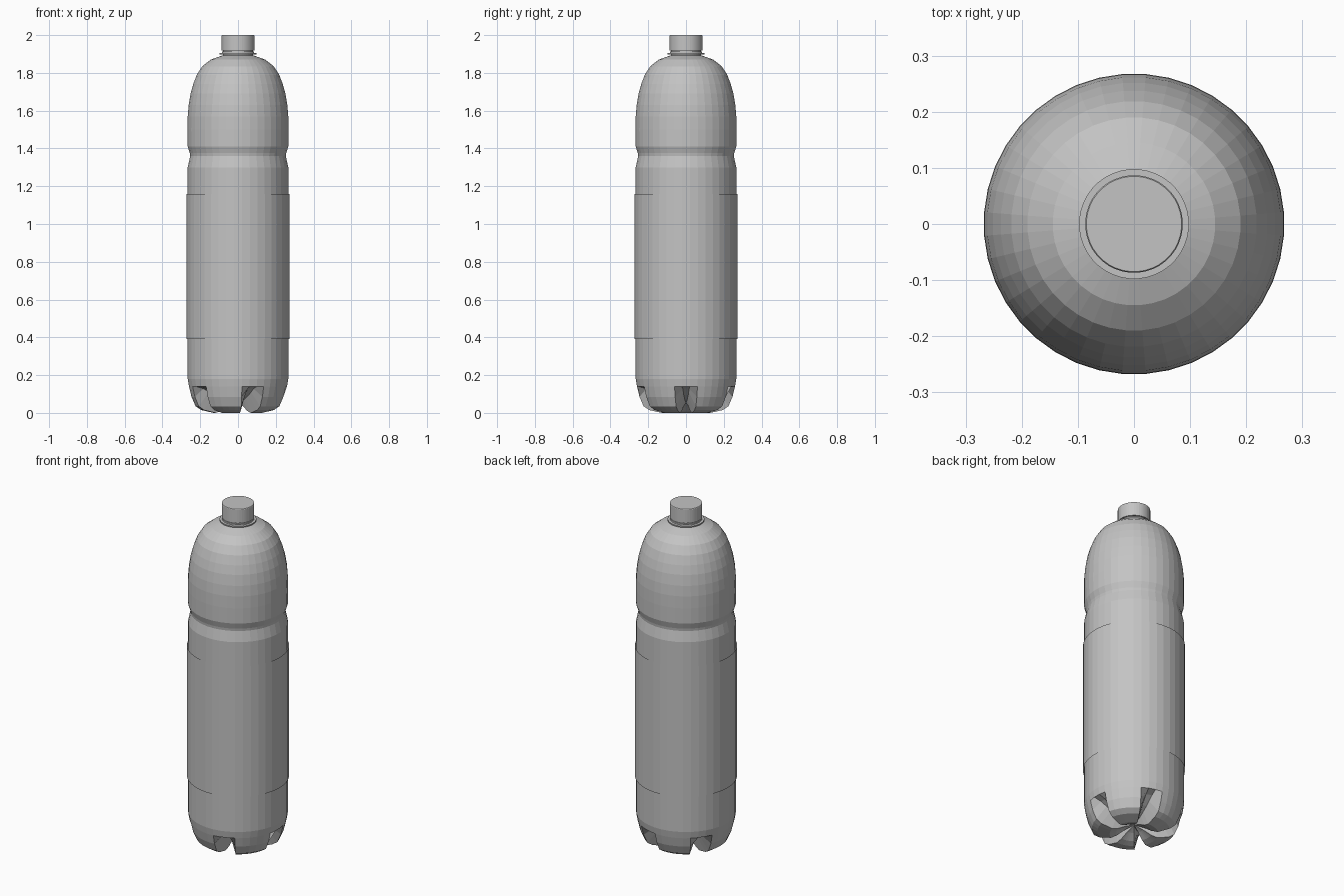
import bpy, bmesh
from math import cos, sin, radians

cube = bpy.data.objects.get("Cube")
if cube:
    bpy.data.objects.remove(cube)

SEG = 40                 # eight columns for each of the five feet
START = radians(4.5 - 9)  # turns the grooves into place

grey = bpy.data.materials.new("light grey plastic")
grey.use_nodes = True
colour = (0.55, 0.55, 0.55, 1)
grey.diffuse_color = colour
grey.node_tree.nodes["Principled BSDF"].inputs["Base Color"].default_value = colour


def lathe(name, profile, groove=None, cap_start=False, cap_end=False, start_tip=None):
    """Spin (radius, height) points; groove columns may follow a second profile."""
    bm = bmesh.new()
    rings = []
    for i, point in enumerate(profile):
        ring = []
        for k in range(SEG):
            in_groove = groove and i < len(groove) and k % 8 in (1, 2)
            r, z = groove[i] if in_groove else point
            a = START + radians(360 / SEG) * (k - 1 if groove else k)
            ring.append(bm.verts.new((r * cos(a), r * sin(a), z)))
        rings.append(ring)
    for low, high in zip(rings, rings[1:]):
        for k in range(SEG):
            n = (k + 1) % SEG
            bm.faces.new((low[k], low[n], high[n], high[k]))
    if start_tip is not None:
        tip = bm.verts.new((0, 0, start_tip))
        for k in range(SEG):
            bm.faces.new((tip, rings[0][(k + 1) % SEG], rings[0][k]))
    if cap_start:
        bm.faces.new(rings[0][::-1])
    if cap_end:
        bm.faces.new(rings[-1])
    bmesh.ops.recalc_face_normals(bm, faces=bm.faces)
    mesh = bpy.data.meshes.new(name)
    bm.to_mesh(mesh)
    bm.free()
    mesh.materials.append(grey)
    obj = bpy.data.objects.new(name, mesh)
    bpy.context.collection.objects.link(obj)
    return obj


# Bottle body: five feet, straight wall, pinched waist, domed shoulder, neck
feet = [(.05, .035), (.095, .01), (.13, 0), (.195, .015), (.225, .035),
        (.247, .085), (.26, .14)]
grooves = [(.04, .06), (.08, .07), (.11, .08), (.15, .095), (.18, .11),
           (.215, .128), (.26, .14)]
wall = [(.267, .18), (.267, 1.30), (.254, 1.36), (.256, 1.375), (.267, 1.41),
        (.268, 1.5), (.267, 1.57), (.262, 1.63), (.252, 1.69), (.238, 1.74),
        (.219, 1.79), (.19, 1.835), (.145, 1.87), (.095, 1.888), (.08, 1.893),
        (.078, 1.93)]
lathe("bottle_body", feet + wall, groove=grooves, start_tip=.055, cap_end=True)

# Wrapped label, open at both ends
lathe("label_sleeve", [(.273, .39), (.273, 1.16)])

# Neck collar, tamper ring and screw cap
lathe("neck_collar", [(.098, 1.897), (.098, 1.904)], cap_start=True, cap_end=True)
lathe("tamper_ring", [(.086, 1.906), (.086, 1.914)], cap_start=True, cap_end=True)
lathe("screw_cap", [(.087, 1.918), (.087, 1.997), (.085, 2.0)],
      cap_start=True, cap_end=True)
